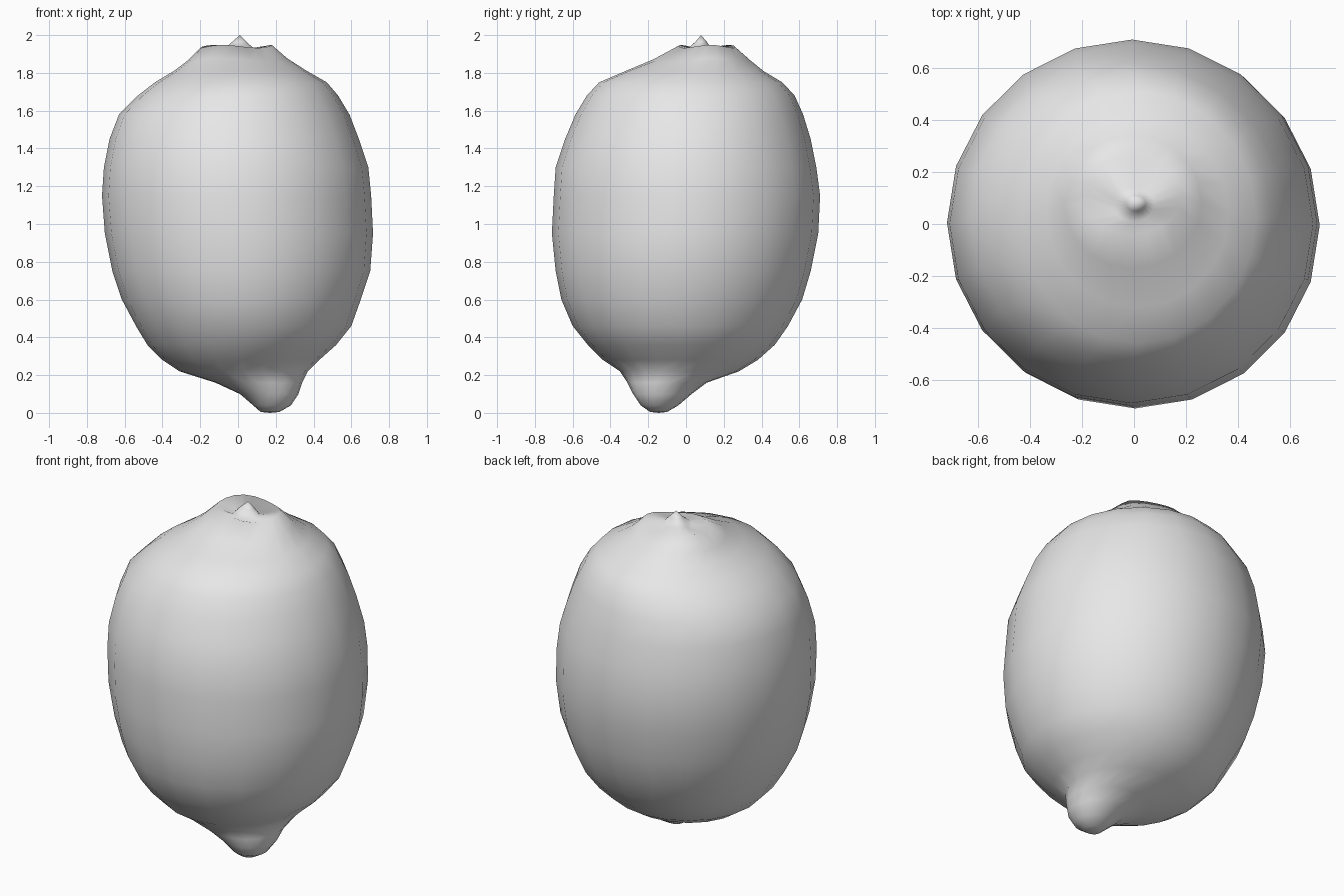
import bpy, bmesh, math

if "Cube" in bpy.data.objects:
    bpy.data.objects.remove(bpy.data.objects["Cube"])

SIDES = 20

# Fruit cross-sections from the bottom nipple up: z, x min, x max, y min, y max
RINGS = [
    (0.005, .12, .22, -.19, -.10),
    (0.04, .08, .28, -.24, -.04),
    (0.10, .01, .32, -.28, .03),
    (0.16, -.12, .34, -.31, .11),
    (0.22, -.31, .37, -.35, .28),
    (0.28, -.40, .43, -.44, .38),
    (0.36, -.48, .52, -.52, .47),
    (0.46, -.54, .60, -.60, .54),
    (0.60, -.615, .65, -.66, .615),
    (0.75, -.665, .70, -.69, .66),
    (0.95, -.705, .715, -.71, .70),
    (1.15, -.72, .705, -.70, .71),
    (1.30, -.71, .69, -.69, .69),
    (1.45, -.68, .64, -.64, .66),
    (1.58, -.63, .59, -.585, .62),
    (1.68, -.53, .53, -.525, .575),
    (1.75, -.44, .47, -.46, .51),
    (1.81, -.34, .365, -.32, .41),
    (1.87, -.27, .26, -.17, .34),
    (1.94, -.20, .18, -.04, .26),
    (1.925, -.08, .08, .01, .14),   # inside the stem crater
    (1.965, -.03, .045, .05, .11),  # stem nub
]


def add_ring(bm, z, x0, x1, y0, y1):
    """One oval cross-section, gently lumpy around the stem end."""
    verts = []
    for i in range(SIDES):
        a = math.tau * i / SIDES
        lump = 0.008 * math.cos(3 * a - 0.4) if 1.85 < z < 1.95 else 0
        verts.append(bm.verts.new(((x0 + x1) / 2 + (x1 - x0) / 2 * math.cos(a),
                                   (y0 + y1) / 2 + (y1 - y0) / 2 * math.sin(a),
                                   z + lump)))
    return verts


def fan(bm, ring, tip):
    apex = bm.verts.new(tip)
    for i in range(SIDES):
        bm.faces.new((ring[i], ring[(i + 1) % SIDES], apex))


# Loft the skin through the rings and close both tips
bm = bmesh.new()
rings = [add_ring(bm, *r) for r in RINGS]
for low, high in zip(rings, rings[1:]):
    for i in range(SIDES):
        j = (i + 1) % SIDES
        bm.faces.new((low[i], low[j], high[j], high[i]))
fan(bm, rings[0], (.17, -.145, 0))
fan(bm, rings[-1], (.01, .08, 2.0))
bmesh.ops.recalc_face_normals(bm, faces=bm.faces)
for f in bm.faces:
    f.smooth = True

mesh = bpy.data.meshes.new("lemon")
bm.to_mesh(mesh)
bm.free()

# Plain grey skin
skin = bpy.data.materials.new("light grey")
skin.diffuse_color = (0.8, 0.8, 0.8, 1)
skin.use_nodes = True
skin.node_tree.nodes["Principled BSDF"].inputs["Base Color"].default_value = skin.diffuse_color
mesh.materials.append(skin)
bpy.context.collection.objects.link(bpy.data.objects.new("lemon", mesh))
